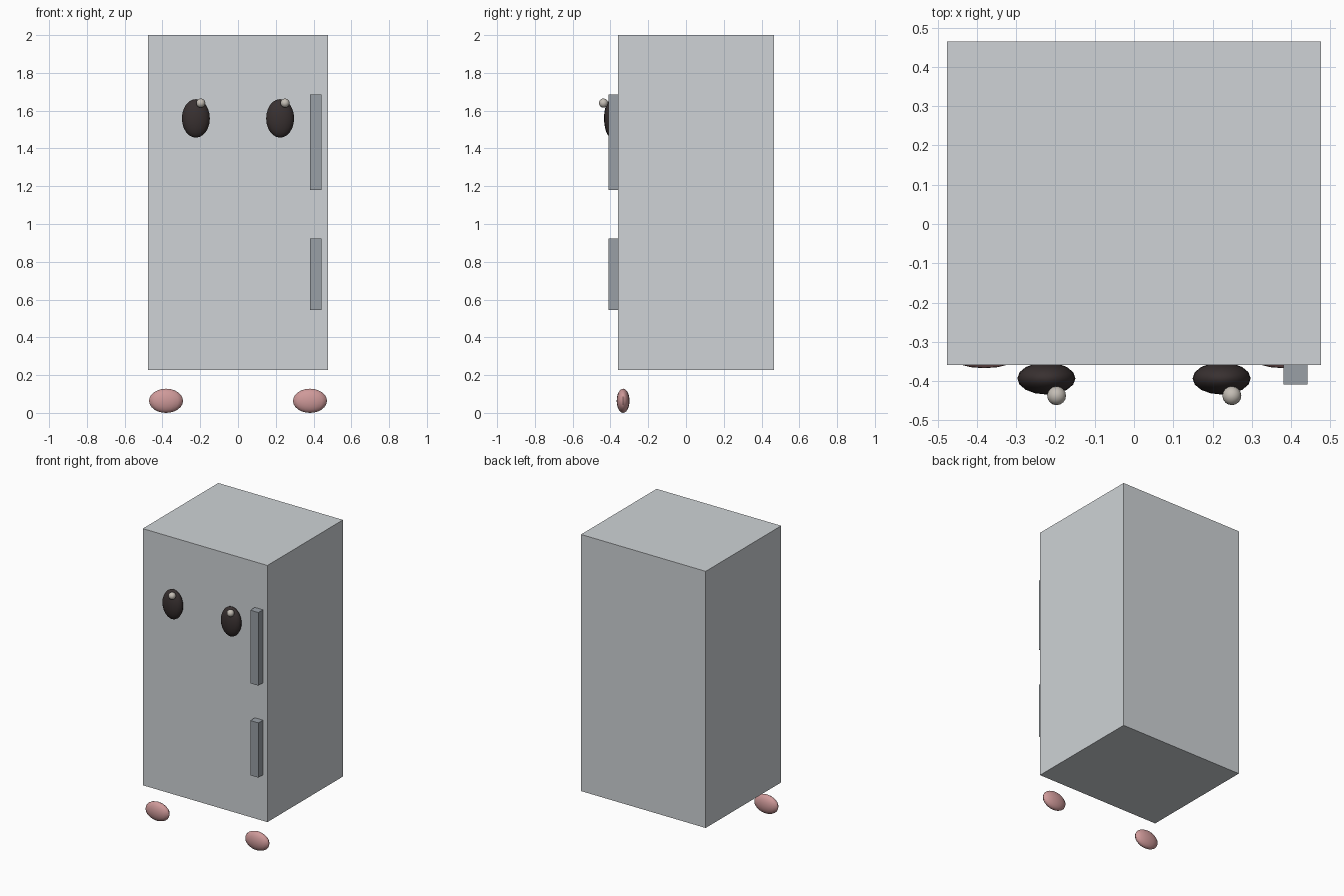
import bpy
import math

if "Cube" in bpy.data.objects:
    bpy.data.objects.remove(bpy.data.objects["Cube"])


def material(name, rgb):
    m = bpy.data.materials.new(name)
    m.diffuse_color = (*rgb, 1)
    m.use_nodes = True
    m.node_tree.nodes["Principled BSDF"].inputs["Base Color"].default_value = m.diffuse_color
    return m


def finish(o, name, mat):
    o.name = name
    bpy.ops.object.transform_apply(location=False, rotation=False, scale=True)
    o.data.materials.append(mat)
    return o


def box(name, lo, hi, mat):
    bpy.ops.mesh.primitive_cube_add(size=1, location=[(a + b) / 2 for a, b in zip(lo, hi)])
    o = bpy.context.object
    o.scale = [b - a for a, b in zip(lo, hi)]
    return finish(o, name, mat)


def ellipsoid(name, centre, radii, mat):
    bpy.ops.mesh.primitive_uv_sphere_add(segments=16, ring_count=12, radius=1, location=centre)
    o = bpy.context.object
    o.scale = radii
    finish(o, name, mat)
    bpy.ops.object.shade_smooth_by_angle(angle=math.radians(40))
    return o


body_mat = material("body_grey", (0.62, 0.65, 0.67))
handle_mat = material("handle_grey", (0.32, 0.35, 0.38))
eye_mat = material("eye_dark", (0.04, 0.03, 0.03))
shine_mat = material("shine_cream", (0.55, 0.51, 0.46))
foot_mat = material("foot_pink", (0.62, 0.32, 0.32))

# Cabinet
box("cabinet", (-0.476, -0.359, 0.228), (0.476, 0.465, 2.0), body_mat)

# Door handles
box("upper_handle", (0.38, -0.409, 1.18), (0.442, -0.355, 1.685), handle_mat)
box("lower_handle", (0.38, -0.409, 0.545), (0.442, -0.355, 0.923), handle_mat)

# Eyes with highlights (both offset to the same side), and feet
for side, s in (("left", -1), ("right", 1)):
    ellipsoid(side + "_eye", (s * 0.223, -0.393, 1.559), (0.074, 0.041, 0.102), eye_mat)
    ellipsoid(side + "_eye_highlight", (s * 0.223 + 0.026, -0.437, 1.64), (0.024, 0.024, 0.024), shine_mat)
    ellipsoid(side + "_foot", (s * 0.381, -0.333, 0.064), (0.09, 0.034, 0.064), foot_mat)
